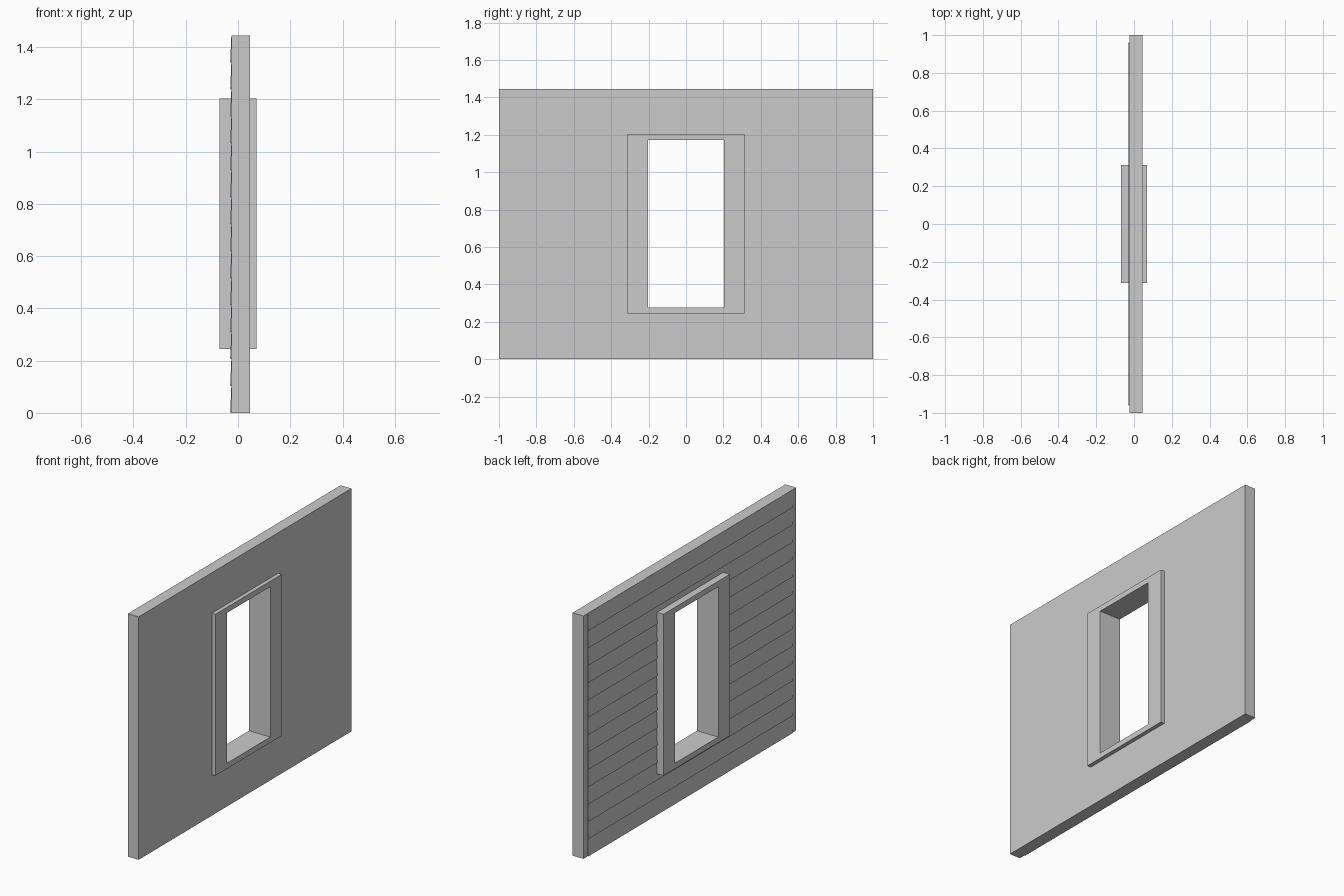
import bpy, bmesh

if "Cube" in bpy.data.objects:
    bpy.data.objects.remove(bpy.data.objects["Cube"])

WALL_X = (-0.025, 0.046)          # wall faces
HEIGHT = 1.445
OUTER = (-0.312, 0.312, 0.244, 1.204)   # frame outside: y0, y1, z0, z1
INNER = (-0.204, 0.204, 0.277, 1.171)   # clear opening
BOARDS = 14


def make_object(name, bm):
    bmesh.ops.recalc_face_normals(bm, faces=bm.faces)
    mesh = bpy.data.meshes.new(name)
    bm.to_mesh(mesh)
    bm.free()
    obj = bpy.data.objects.new(name, mesh)
    bpy.context.collection.objects.link(obj)
    return obj


def ring(name, x0, x1, outer, inner):
    """Rectangular slab in the YZ plane with a rectangular hole."""
    bm = bmesh.new()

    def loop(x, r):
        y0, y1, z0, z1 = r
        return [bm.verts.new((x, y, z))
                for y, z in ((y0, z0), (y1, z0), (y1, z1), (y0, z1))]

    loops = [loop(x0, outer), loop(x1, outer), loop(x1, inner), loop(x0, inner)]
    for a, b in zip(loops, loops[1:] + loops[:1]):
        for i in range(4):
            j = (i + 1) % 4
            bm.faces.new((a[i], a[j], b[j], b[i]))
    return make_object(name, bm)


def prism(name, profile, y0, y1):
    """Extrude an XZ profile along Y."""
    bm = bmesh.new()
    face = bm.faces.new([bm.verts.new((x, y0, z)) for x, z in profile])
    new = bmesh.ops.extrude_face_region(bm, geom=[face])["geom"]
    bmesh.ops.translate(bm, vec=(0, y1 - y0, 0),
                        verts=[v for v in new if isinstance(v, bmesh.types.BMVert)])
    return make_object(name, bm)


# Wall panel and the window frame passing through it
ring("wall", *WALL_X, (-1, 1, 0, HEIGHT), OUTER)
ring("window_frame", -0.07, 0.07, OUTER, INNER)

# Shallow lapped siding on the -x face: each board leans out at its bottom
step = HEIGHT / BOARDS
profile = [(-0.015, HEIGHT - 0.001), (-0.015, 0.001)]
for i in range(BOARDS):
    z = i * step + 0.001
    profile += [(-0.030, z), (-0.0255, z + step - 0.002)]
siding = prism("siding", profile, -0.96, 0.96)

# Window opening cut through the siding, its edge hidden inside the frame
y0, y1, z0, z1 = [(a + b) / 2 for a, b in zip(OUTER, INNER)]
cutter = prism("opening_cutter", [(-0.2, z0), (0.2, z0), (0.2, z1), (-0.2, z1)], y0, y1)
mod = siding.modifiers.new("opening", 'BOOLEAN')
mod.operation = 'DIFFERENCE'
mod.solver = 'EXACT'
mod.object = cutter
bpy.context.view_layer.objects.active = siding
bpy.ops.object.modifier_apply(modifier=mod.name)
bpy.data.objects.remove(cutter)
